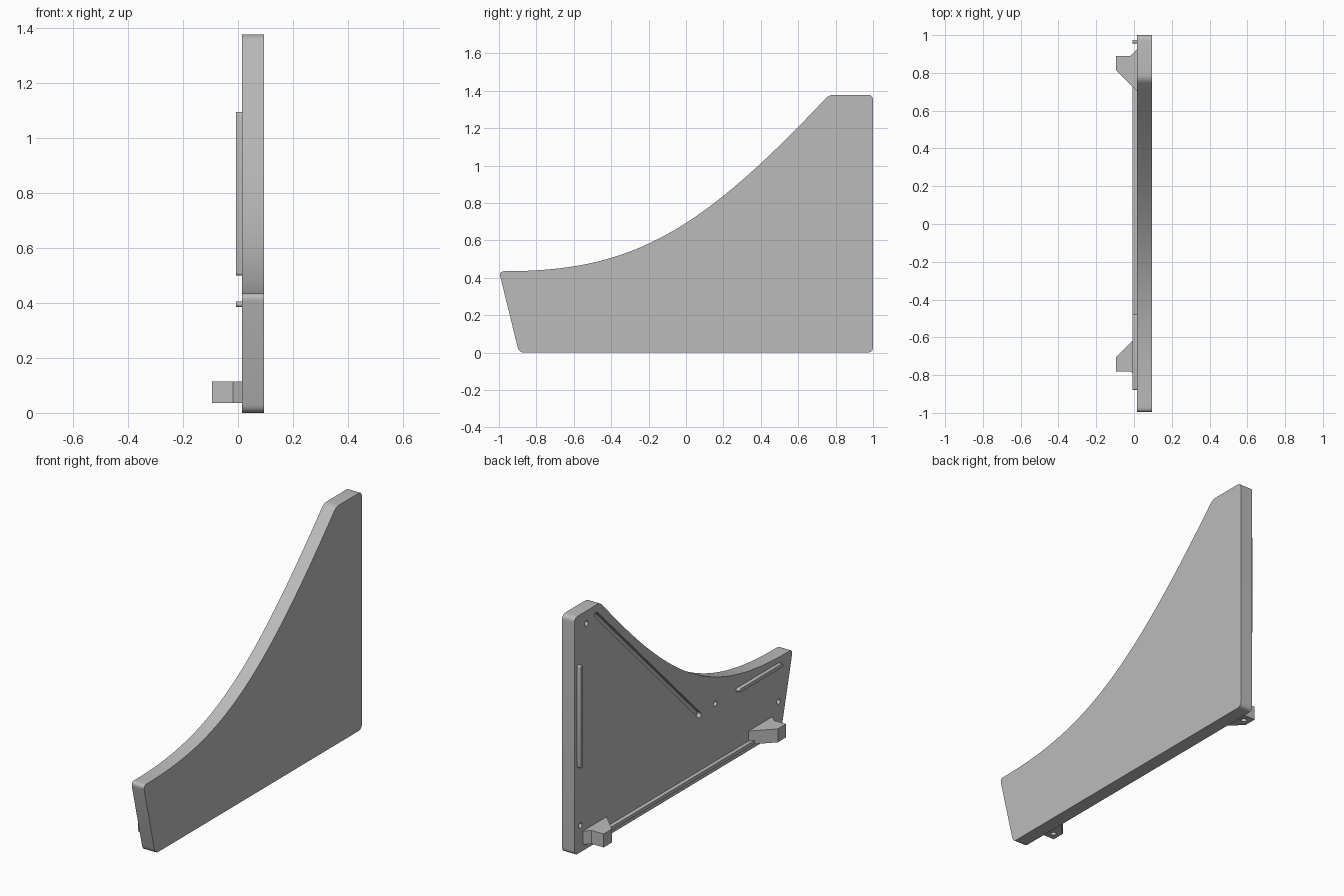
import bpy
import bmesh
import math
from mathutils import Vector
from mathutils.geometry import interpolate_bezier

cube = bpy.data.objects.get("Cube")
if cube:
    bpy.data.objects.remove(cube, do_unlink=True)

grey = bpy.data.materials.new("warm_free_grey")
grey.name = "plain_grey"
grey.use_nodes = True
colour = (0.5, 0.5, 0.5, 1)
grey.diffuse_color = colour
grey.node_tree.nodes["Principled BSDF"].inputs["Base Color"].default_value = colour

INNER, OUTER, RIB_TOP = 0.015, 0.094, -0.008


def prism(name, outline, lo, hi, axis="x"):
    """Extrude an outline: (y, z) points along x, or (x, y) points along z."""
    def place(p, d):
        return (d, p[0], p[1]) if axis == "x" else (p[0], p[1], d)
    bm = bmesh.new()
    face = bm.faces.new([bm.verts.new(place(p, lo)) for p in outline])
    ext = bmesh.ops.extrude_face_region(bm, geom=[face])
    shift = Vector(place((0, 0), hi - lo))
    bmesh.ops.translate(bm, vec=shift, verts=[v for v in ext["geom"] if isinstance(v, bmesh.types.BMVert)])
    bmesh.ops.recalc_face_normals(bm, faces=bm.faces)
    mesh = bpy.data.meshes.new(name)
    bm.to_mesh(mesh)
    bm.free()
    mesh.materials.append(grey)
    obj = bpy.data.objects.new(name, mesh)
    bpy.context.collection.objects.link(obj)
    return obj


def fillet(a, corner, b, reach=0.03, steps=6):
    """Round a corner with a short quadratic arc."""
    a, corner, b = Vector(a), Vector(corner), Vector(b)
    p = corner + (a - corner).normalized() * reach
    q = corner + (b - corner).normalized() * reach
    return [p.lerp(corner, i / steps).lerp(corner.lerp(q, i / steps), i / steps) for i in range(steps + 1)]


def slot(a, b, radius, steps=8):
    """Outline of a straight bar with round ends."""
    a, b = Vector(a), Vector(b)
    turn = math.atan2(b.y - a.y, b.x - a.x)
    pts = []
    for centre, start in ((b, turn - math.pi / 2), (a, turn + math.pi / 2)):
        for i in range(steps + 1):
            t = start + math.pi * i / steps
            pts.append(centre + radius * Vector((math.cos(t), math.sin(t))))
    return pts


def disc(centre, radius, steps=20):
    return [Vector(centre) + radius * Vector((math.cos(t), math.sin(t)))
            for t in (2 * math.pi * i / steps for i in range(steps))]


def activate(obj):
    bpy.ops.object.select_all(action="DESELECT")
    obj.select_set(True)
    bpy.context.view_layer.objects.active = obj


def cut(obj, cutter):
    activate(obj)
    mod = obj.modifiers.new("cut", "BOOLEAN")
    mod.operation, mod.solver, mod.object = "DIFFERENCE", "EXACT", cutter
    bpy.ops.object.modifier_apply(modifier=mod.name)
    bpy.data.objects.remove(cutter, do_unlink=True)


# Side panel with a sweeping upper edge
nose, toe, heel, crown, brow = (-1, 0.435), (-0.893, 0), (1, 0), (1, 1.378), (0.765, 1.378)
sweep_start, sweep_end = Vector((-0.97, 0.435)), Vector((0.745, 1.357))
sweep = interpolate_bezier(sweep_start, Vector((-0.30, 0.435)), Vector((0.06, 0.63)), sweep_end, 48)
sweep = [Vector((p[0], p[1])) for p in sweep]
outline = fillet(toe, nose, sweep_start)[:-1] + sweep[:-1]
outline += fillet(sweep_end, brow, crown, 0.027)
outline += fillet(brow, crown, heel) + fillet(crown, heel, toe) + fillet(heel, toe, nose)
panel = prism("side_panel", outline, INNER, OUTER)

# Diagonal groove and blind screw holes on the inner face
cut(panel, prism("groove_cutter", slot((0.80, 1.32), (-0.145, 0.378), 0.015), INNER - 0.05, INNER + 0.025))
for spot in ((0.89, 1.305), (-0.29, 0.39), (-0.87, 0.18), (0.945, 0.155)):
    cut(panel, prism("hole_cutter", disc(spot, 0.015), INNER - 0.05, INNER + 0.04))

# Raised locating ribs
ribs = {
    "rear_rib": ((0.965, 0.51), (0.965, 1.085)),
    "front_rib": ((-0.87, 0.395), (-0.49, 0.395)),
    "bottom_rib": ((-0.66, 0.047), (0.76, 0.047)),
}
parts = [panel]
for name, (a, b) in ribs.items():
    parts.append(prism(name, slot(a, b, 0.01), RIB_TOP, INNER + 0.002))

# Mounting brackets, mirrored front to rear, each with a blind hole underneath
foot = [(INNER, 0.923), (-0.018, 0.89), (-0.095, 0.89), (-0.095, 0.815), (INNER, 0.705)]
for name, flip in (("rear_bracket", False), ("front_bracket", True)):
    def side(p):
        return (p[0], 0.11 - p[1]) if flip else p
    bracket = prism(name, [side(p) for p in foot], 0.036, 0.114, "z")
    cut(bracket, prism("hole_cutter", disc(side((-0.055, 0.845)), 0.015), 0, 0.08, "z"))
    parts.append(bracket)

for obj in parts:
    activate(obj)
    bpy.ops.object.shade_smooth_by_angle(angle=math.radians(30))
